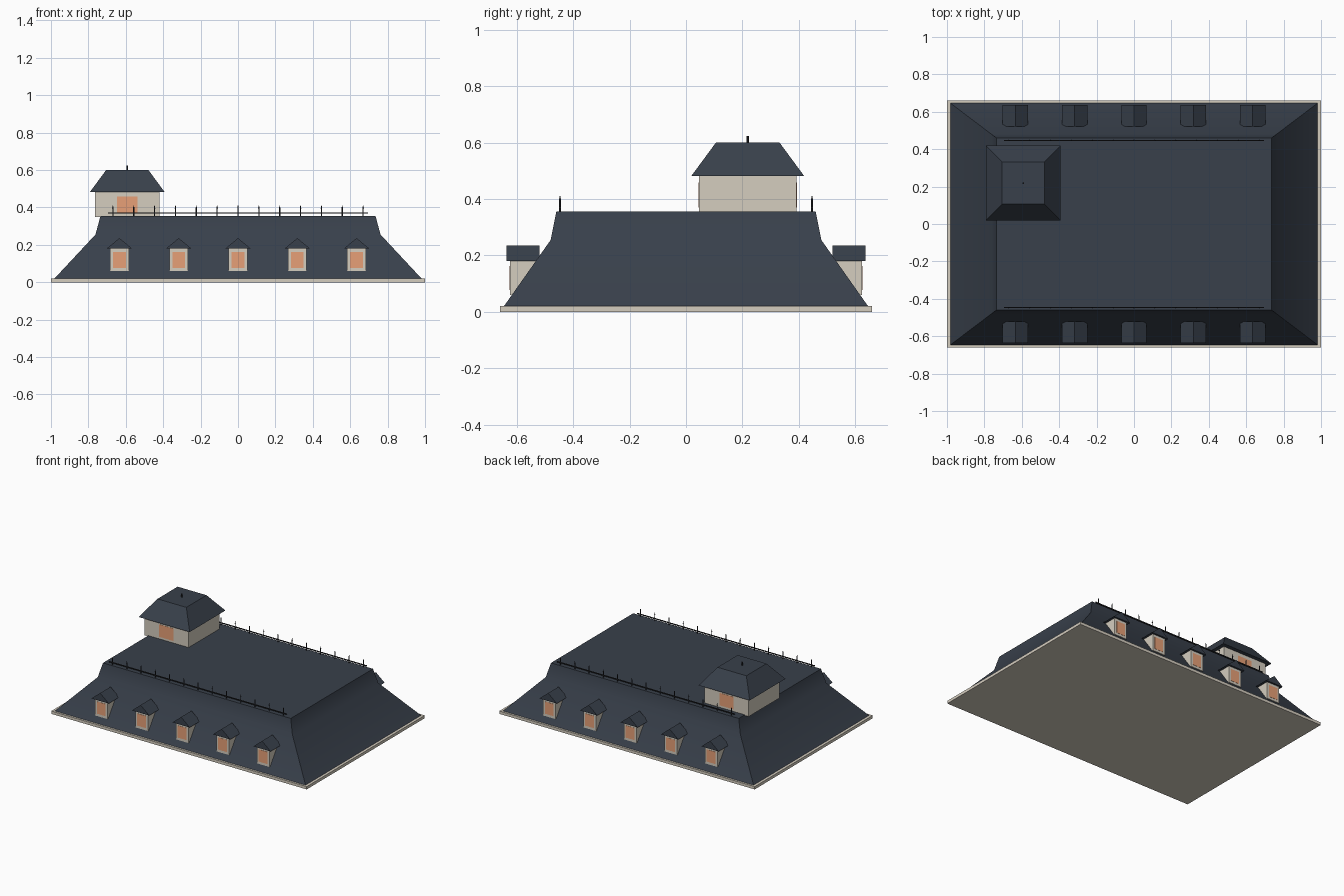
import bpy, bmesh
from mathutils import Vector

cube = bpy.data.objects.get("Cube")
if cube:
    bpy.data.objects.remove(cube, do_unlink=True)


def material(name, rgb):
    m = bpy.data.materials.new(name)
    m.use_nodes = True
    m.diffuse_color = (*rgb, 1)
    m.node_tree.nodes["Principled BSDF"].inputs["Base Color"].default_value = (*rgb, 1)
    return m


slate = material("slate", (0.040, 0.051, 0.070))
stone = material("pale stone", (0.66, 0.61, 0.52))
glow = material("warm window", (0.82, 0.36, 0.19))
iron = material("dark iron", (0.021, 0.022, 0.026))


def finish(name, bm, mat):
    bmesh.ops.recalc_face_normals(bm, faces=bm.faces)
    mesh = bpy.data.meshes.new(name)
    bm.to_mesh(mesh)
    bm.free()
    mesh.materials.append(mat)
    ob = bpy.data.objects.new(name, mesh)
    bpy.context.collection.objects.link(ob)
    return ob


def add_box(bm, lo, hi):
    lo, hi = Vector(lo), Vector(hi)
    verts = bmesh.ops.create_cube(bm, size=1)["verts"]
    for v in verts:
        v.co = (lo + hi) / 2 + v.co * (hi - lo)


def box(name, lo, hi, mat):
    bm = bmesh.new()
    add_box(bm, lo, hi)
    return finish(name, bm, mat)


def loft(name, loops, mat):
    """Closed solid through matching loops of points."""
    bm = bmesh.new()
    rings = [[bm.verts.new(p) for p in loop] for loop in loops]
    n = len(rings[0])
    for a, b in zip(rings, rings[1:]):
        for i in range(n):
            j = (i + 1) % n
            bm.faces.new((a[i], a[j], b[j], b[i]))
    bm.faces.new(rings[0])
    bm.faces.new(rings[-1])
    return finish(name, bm, mat)


def rect(hx, hy, z, cx=0, cy=0):
    return [(cx + sx * hx, cy + sy * hy, z)
            for sx, sy in ((-1, -1), (1, -1), (1, 1), (-1, 1))]


def add_cone(bm, x, y, z0, z1, r0, r1):
    verts = bmesh.ops.create_cone(bm, cap_ends=True, segments=8, radius1=r0,
                                  radius2=r1, depth=z1 - z0)["verts"]
    bmesh.ops.translate(bm, verts=verts, vec=(x, y, (z0 + z1) / 2))


# Stone cornice slab at the foot of the roof
W, D = 1.0, 0.66
box("cornice", (-W, -D, 0), (W, D, 0.02), stone)

# Two-pitch mansard roof with a flat top, softly shaded across the break in pitch
ROOF_TOP = 0.355
roof = loft("mansard_roof", [rect(W, D, 0), rect(0.762, 0.48, 0.255),
                             rect(0.735, 0.46, ROOF_TOP)], slate)
bpy.ops.object.select_all(action="DESELECT")
roof.select_set(True)
bpy.context.view_layer.objects.active = roof
bpy.ops.object.shade_smooth_by_angle(angle=0.53)

# Dormers and ridge railings, mirrored front and back
for side, s in (("front", -1), ("back", 1)):
    for i in range(5):
        x = (i - 2) * 0.317
        tag = f"{side}_{i + 1}"
        ys = sorted((s * 0.50, s * 0.624))
        box(f"dormer_wall_{tag}", (x - 0.05, ys[0], 0.06), (x + 0.05, ys[1], 0.182), stone)
        ys = sorted((s * 0.62, s * 0.6255))
        box(f"dormer_window_{tag}", (x - 0.034, ys[0], 0.077), (x + 0.034, ys[1], 0.163), glow)
        gable = [(-0.068, 0.18), (0.068, 0.18), (0, 0.236)]
        loft(f"dormer_roof_{tag}",
             [[(x + gx, s * y, gz) for gx, gz in gable] for y in (0.52, 0.637)], slate)

    y = s * 0.447
    bm = bmesh.new()
    add_box(bm, (-0.695, y - 0.003, 0.367), (0.695, y + 0.003, 0.373))
    for i in range(13):
        x = (i - 6) * 0.1115
        add_cone(bm, x, y, ROOF_TOP, 0.397, 0.003, 0.003)
        add_cone(bm, x, y, 0.395, 0.411, 0.004, 0.001)
    finish(f"{side}_railing", bm, iron)

# Corner pavilion: walls, windows, hipped roof and finial
TX, TY, H = -0.592, 0.219, 0.173
loft("pavilion_walls", [rect(H, H, 0.35, TX, TY), rect(H, H, 0.485, TX, TY)], stone)
for side, s in (("front", -1), ("back", 1)):
    ys = sorted((TY + s * (H - 0.004), TY + s * (H + 0.0015)))
    box(f"pavilion_window_{side}", (TX - 0.056, ys[0], 0.37), (TX + 0.056, ys[1], 0.458), glow)
loft("pavilion_roof", [rect(0.2, 0.2, 0.482, TX, TY), rect(0.113, 0.113, 0.6, TX, TY)], slate)
bm = bmesh.new()
add_cone(bm, TX, TY, 0.59, 0.624, 0.005, 0.005)
finish("pavilion_finial", bm, iron)
